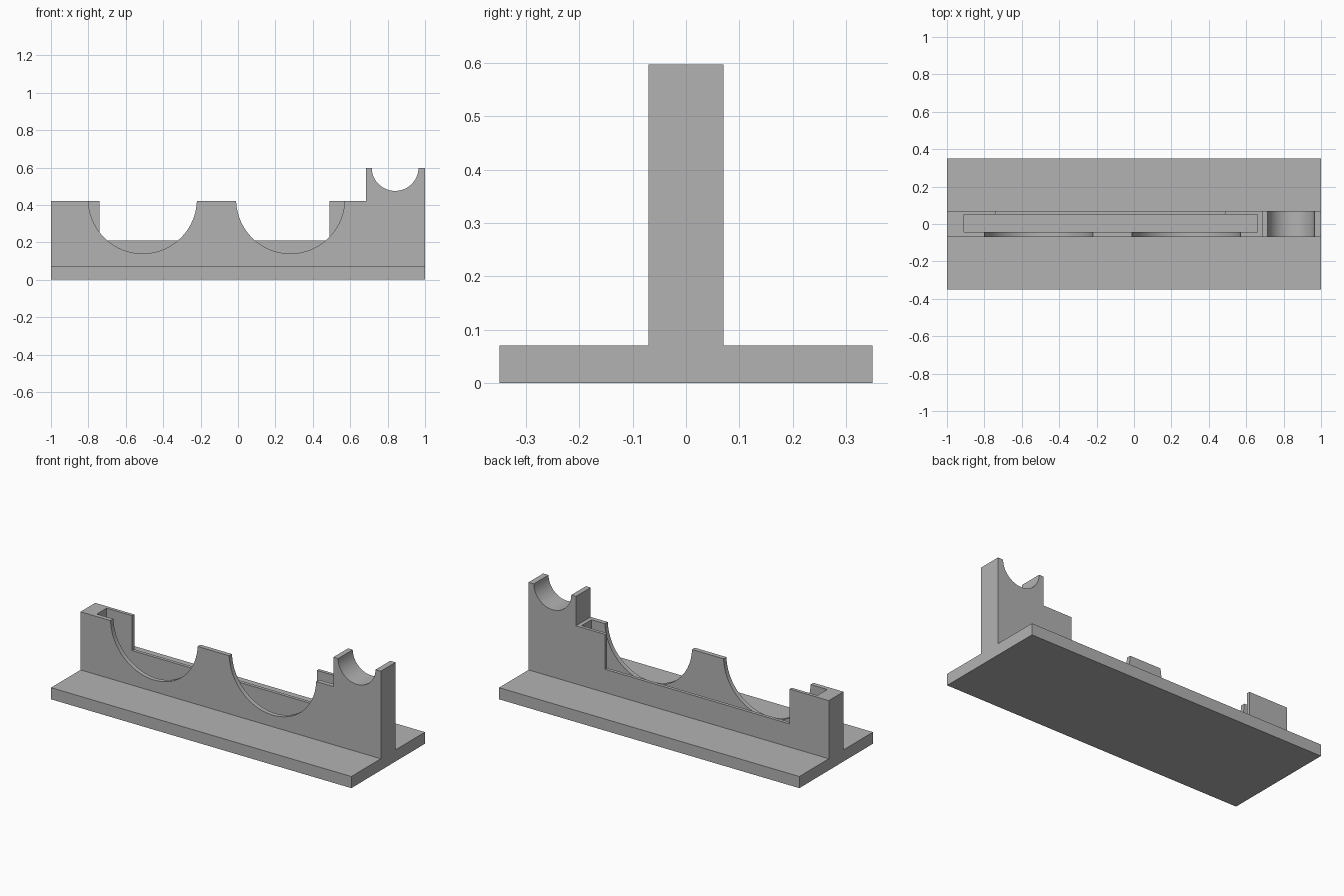
import bpy
import bmesh
import math

if "Cube" in bpy.data.objects:
    bpy.data.objects.remove(bpy.data.objects["Cube"], do_unlink=True)

grey = bpy.data.materials.new("grey plastic")
grey.use_nodes = True
colour = (0.45, 0.45, 0.45, 1)
grey.diffuse_color = colour
grey.node_tree.nodes["Principled BSDF"].inputs["Base Color"].default_value = colour


def extrude(name, outline, y0, y1):
    """Solid from an x-z outline, running from y0 to y1."""
    bm = bmesh.new()
    face = bm.faces.new([bm.verts.new((x, y0, z)) for x, z in outline])
    grown = bmesh.ops.extrude_face_region(bm, geom=[face])["geom"]
    moved = [v for v in grown if isinstance(v, bmesh.types.BMVert)]
    bmesh.ops.translate(bm, verts=moved, vec=(0, y1 - y0, 0))
    bmesh.ops.recalc_face_normals(bm, faces=bm.faces)
    mesh = bpy.data.meshes.new(name)
    bm.to_mesh(mesh)
    bm.free()
    mesh.materials.append(grey)
    obj = bpy.data.objects.new(name, mesh)
    bpy.context.collection.objects.link(obj)
    return obj


def box(x0, x1, z0, z1):
    return [(x0, z0), (x1, z0), (x1, z1), (x0, z1)]


def circle(cx, cz, r, n=96):
    return [(cx + r * math.cos(math.tau * i / n), cz + r * math.sin(math.tau * i / n))
            for i in range(n)]


def combine(target, tool, operation):
    mod = target.modifiers.new(operation, "BOOLEAN")
    mod.operation = operation
    mod.solver = "EXACT"
    mod.object = tool
    bpy.context.view_layer.objects.active = target
    bpy.ops.object.modifier_apply(modifier=mod.name)
    bpy.data.objects.remove(tool, do_unlink=True)


# Upright wall with the taller post at its left end, on a flat base
TOP, POST_TOP = 0.42, 0.597
holder = extrude("holder", [(-1, 0), (1, 0), (1, POST_TOP), (0.684, POST_TOP),
                            (0.684, TOP), (-1, TOP)], -0.07, 0.07)
combine(holder, extrude("base", box(-1, 1, 0, 0.07), -0.35, 0.35), "UNION")

# Long slot inside the wall
combine(holder, extrude("slot", box(-0.91, 0.66, 0.07, 0.8), -0.043, 0.05), "DIFFERENCE")

# Two round openings in the front skin
for x in (-0.51, 0.28):
    combine(holder, extrude("opening", circle(x, 0.43, 0.29), -0.2, 0), "DIFFERENCE")

# Rectangular opening in the back skin
combine(holder, extrude("back_opening", box(-0.74, 0.49, 0.21, 0.8), 0, 0.2), "DIFFERENCE")

# Round cradle through the post
combine(holder, extrude("cradle", circle(0.84, 0.6, 0.125), -0.2, 0.2), "DIFFERENCE")

# Smooth curves, crisp edges
bpy.ops.object.select_all(action="DESELECT")
holder.select_set(True)
bpy.context.view_layer.objects.active = holder
bpy.ops.object.shade_smooth_by_angle(angle=math.radians(30))
